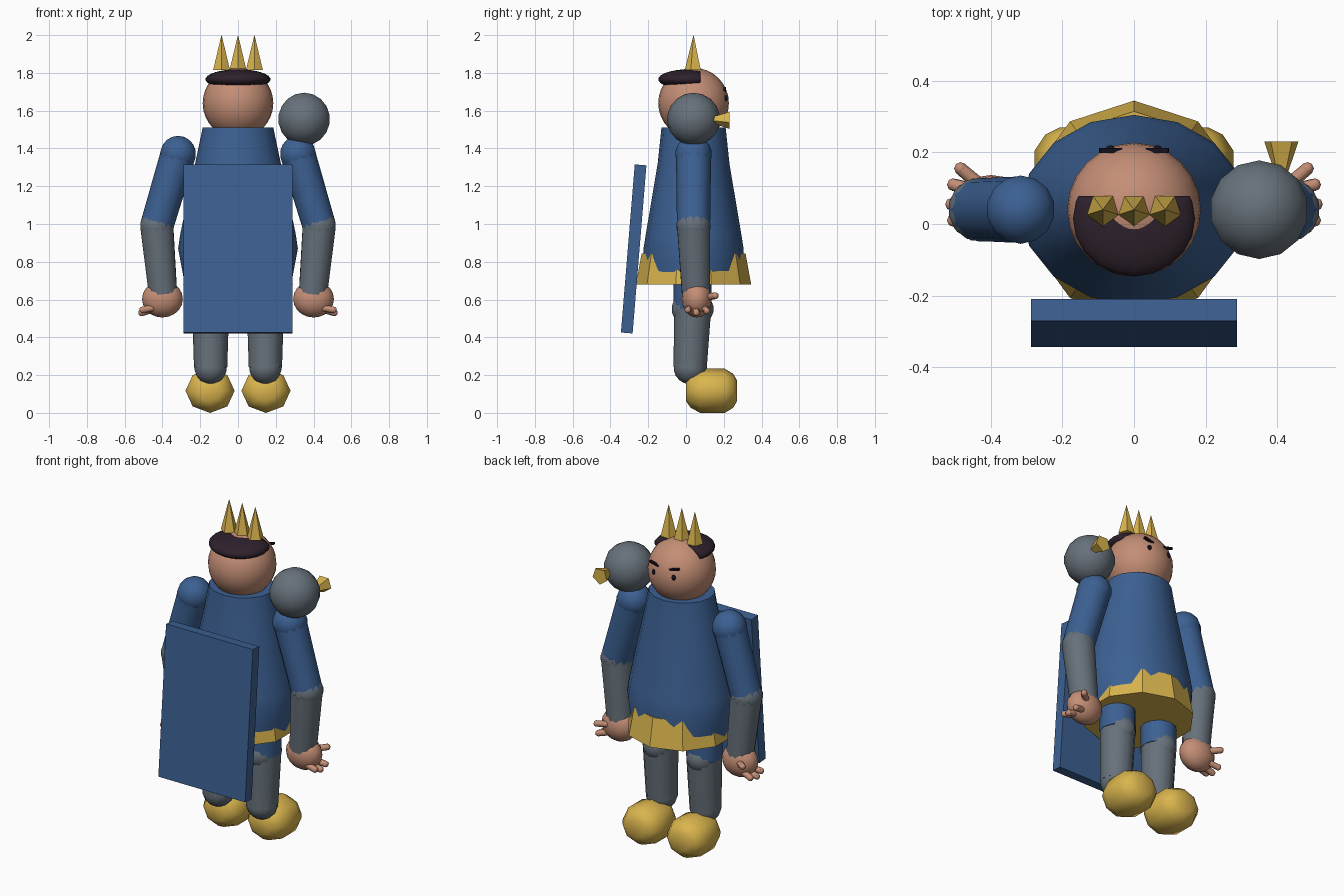
import bpy, bmesh, math
from mathutils import Vector, Matrix

if "Cube" in bpy.data.objects:
    bpy.data.objects.remove(bpy.data.objects["Cube"])

CY = 0.04  # depth of the figure's centre line


def material(name, rgb):
    m = bpy.data.materials.new(name)
    m.diffuse_color = (*rgb, 1)
    m.use_nodes = True
    m.node_tree.nodes["Principled BSDF"].inputs["Base Color"].default_value = m.diffuse_color
    return m


BLUE = material("blue_cloth", (0.045, 0.118, 0.29))
GREY = material("grey_metal", (0.135, 0.165, 0.195))
GOLD = material("gold", (0.70, 0.46, 0.075))
SKIN = material("skin", (0.55, 0.27, 0.18))
HAIR = material("dark_hair", (0.027, 0.015, 0.025))
INK = material("black", (0.008, 0.006, 0.012))


def finish(name, bm, mat, angle=50):
    bmesh.ops.recalc_face_normals(bm, faces=bm.faces)
    me = bpy.data.meshes.new(name)
    bm.to_mesh(me)
    bm.free()
    me.materials.append(mat)
    ob = bpy.data.objects.new(name, me)
    bpy.context.collection.objects.link(ob)
    bpy.ops.object.select_all(action='DESELECT')
    ob.select_set(True)
    bpy.context.view_layer.objects.active = ob
    if angle:
        bpy.ops.object.shade_smooth_by_angle(angle=math.radians(angle))
    return ob


def ball(name, centre, radii, mat, seg=14, rot=None):
    """Ellipsoid, optionally rotated."""
    bm = bmesh.new()
    bmesh.ops.create_uvsphere(bm, u_segments=seg, v_segments=max(6, seg * 2 // 3), radius=1)
    m = Matrix.Translation(centre) @ (rot or Matrix()) @ Matrix.Diagonal((*radii, 1))
    bmesh.ops.transform(bm, matrix=m, verts=bm.verts)
    return finish(name, bm, mat)


def limb(name, a, b, ra, rb, mat, seg=12, angle=50):
    """Tapered tube from a to b; rb = 0 gives a spike."""
    a, b = Vector(a), Vector(b)
    bm = bmesh.new()
    bmesh.ops.create_cone(bm, cap_ends=True, segments=seg, radius1=ra, radius2=rb,
                          depth=(b - a).length)
    q = Vector((0, 0, 1)).rotation_difference(b - a).to_matrix().to_4x4()
    bmesh.ops.transform(bm, matrix=Matrix.Translation((a + b) / 2) @ q, verts=bm.verts)
    return finish(name, bm, mat, angle)


def lathe(name, rings, seg, mat, matrix=Matrix(), angle=50):
    """Loft of elliptical rings (height, rx, ry) along local z."""
    bm = bmesh.new()
    loops = []
    for h, rx, ry in rings:
        loops.append([bm.verts.new(matrix @ Vector((
            rx * math.cos(math.pi / 2 + 2 * math.pi * i / seg),
            ry * math.sin(math.pi / 2 + 2 * math.pi * i / seg), h))) for i in range(seg)])
    for lo, hi in zip(loops, loops[1:]):
        for i in range(seg):
            j = (i + 1) % seg
            bm.faces.new((lo[i], lo[j], hi[j], hi[i]))
    bm.faces.new(loops[0])
    bm.faces.new(loops[-1])
    return finish(name, bm, mat, angle)


def box(name, centre, size, mat, rot):
    bm = bmesh.new()
    bmesh.ops.create_cube(bm, size=1)
    bmesh.ops.transform(bm, matrix=Matrix.Translation(centre) @ rot @ Matrix.Diagonal((*size, 1)),
                        verts=bm.verts)
    return finish(name, bm, mat, 0)


# Robe and its gold hem
mid = Matrix.Translation((0, CY, 0))
lathe("robe", [(0.70, 0.285, 0.262), (0.87, 0.317, 0.265), (0.95, 0.305, 0.252),
               (1.32, 0.227, 0.19), (1.51, 0.187, 0.17)], 16, BLUE, mid)
lathe("robe_hem", [(0.68, 0.305, 0.305), (0.845, 0.275, 0.275)], 10, GOLD, mid, 30)

# Flat panel hanging behind
box("back_panel", (0, -0.277, 0.868), (0.577, 0.062, 0.893), BLUE,
    Matrix.Rotation(math.radians(-4.7), 4, 'X'))

# Head
ball("head", (0, CY, 1.64), (0.187, 0.187, 0.187), SKIN, 24)

# Hair cap, sliced off at the forehead
hair = ball("hair", (0, 0.015, 1.766), (0.172, 0.162, 0.053), HAIR, 20)
bm = bmesh.new()
bm.from_mesh(hair.data)
cut = bmesh.ops.bisect_plane(bm, geom=bm.verts[:] + bm.edges[:] + bm.faces[:],
                             plane_co=(0, 0.078, 0), plane_no=(0, 1, 0), clear_outer=True)
bmesh.ops.holes_fill(bm, edges=[e for e in bm.edges if e.is_boundary])
bm.to_mesh(hair.data)
bm.free()

# Crown spikes
for i in (-1, 0, 1):
    x = 0.087 * i
    lathe("crown_spike", [(1.815, 0.047, -0.047), (2.0, 0.0005, -0.0005)], 5, GOLD,
          Matrix.Translation((x, CY, 0)), 0)

# Shoulder ball with its small flared horn
ball("shoulder_ball", (0.35, CY, 1.555), (0.14, 0.14, 0.14), GREY, 14)
limb("shoulder_horn", (0.412, 0.14, 1.553), (0.412, 0.23, 1.553), 0.018, 0.05, GOLD, 5, 0)

for side, s in (("left", -1), ("right", 1)):
    # Face
    ball(side + "_eye", (s * 0.066, 0.211, 1.665), (0.013, 0.009, 0.016), INK, 10)
    box(side + "_brow", (s * 0.066, 0.205, 1.713), (0.064, 0.014, 0.012), INK,
        Matrix.Rotation(math.radians(-14 * s), 4, 'Y'))

    # Arm
    shoulder = (s * 0.317, CY, 1.37)
    elbow = (s * 0.43, CY, 0.99)
    wrist = (s * 0.397, 0.053, 0.63)
    ball(side + "_shoulder", shoulder, (0.097,) * 3, BLUE)
    limb(side + "_upper_arm", shoulder, elbow, 0.093, 0.088, BLUE)
    ball(side + "_elbow", elbow, (0.091,) * 3, GREY)
    limb(side + "_forearm", elbow, wrist, 0.09, 0.077, GREY)

    # Hand: thumb forward, three fingers outward
    ball(side + "_hand", (s * 0.40, 0.057, 0.603), (0.108, 0.08, 0.098), SKIN, 16)
    for name, root, tip in (("thumb", (0.42, 0.10, 0.61), (0.485, 0.155, 0.62)),
                            ("finger_a", (0.43, 0.09, 0.56), (0.505, 0.11, 0.54)),
                            ("finger_b", (0.43, 0.055, 0.555), (0.51, 0.055, 0.53)),
                            ("finger_c", (0.43, 0.02, 0.56), (0.505, 0.01, 0.545))):
        root = (s * root[0], *root[1:])
        tip = (s * tip[0], *tip[1:])
        limb(side + "_" + name, root, tip, 0.019, 0.018, SKIN, 8)
        ball(side + "_" + name + "_tip", tip, (0.018,) * 3, SKIN, 8)

    # Leg
    knee = (s * 0.145, 0.035, 0.55)
    ankle = (s * 0.145, 0.022, 0.24)
    limb(side + "_thigh", (s * 0.145, 0.033, 0.75), knee, 0.10, 0.10, BLUE)
    ball(side + "_knee", knee, (0.09, 0.112, 0.095), GREY)
    limb(side + "_shin", knee, ankle, 0.098, 0.088, GREY)
    ball(side + "_ankle", ankle, (0.088,) * 3, GREY)

    # Rounded eight-sided shoe lofted from heel to toe
    lathe(side + "_shoe", [(0.0, 0.06, 0.055), (0.025, 0.10, 0.09), (0.075, 0.13, 0.117),
                           (0.205, 0.13, 0.117), (0.25, 0.10, 0.09), (0.27, 0.06, 0.055)],
          8, GOLD, Matrix.Translation((s * 0.148, 0, 0.122)) @ Matrix.Rotation(math.radians(-90), 4, 'X'))

# Settle the shoes exactly on the ground
for ob in bpy.data.objects:
    if ob.name.endswith("_shoe"):
        ob.location.z -= 0.005
